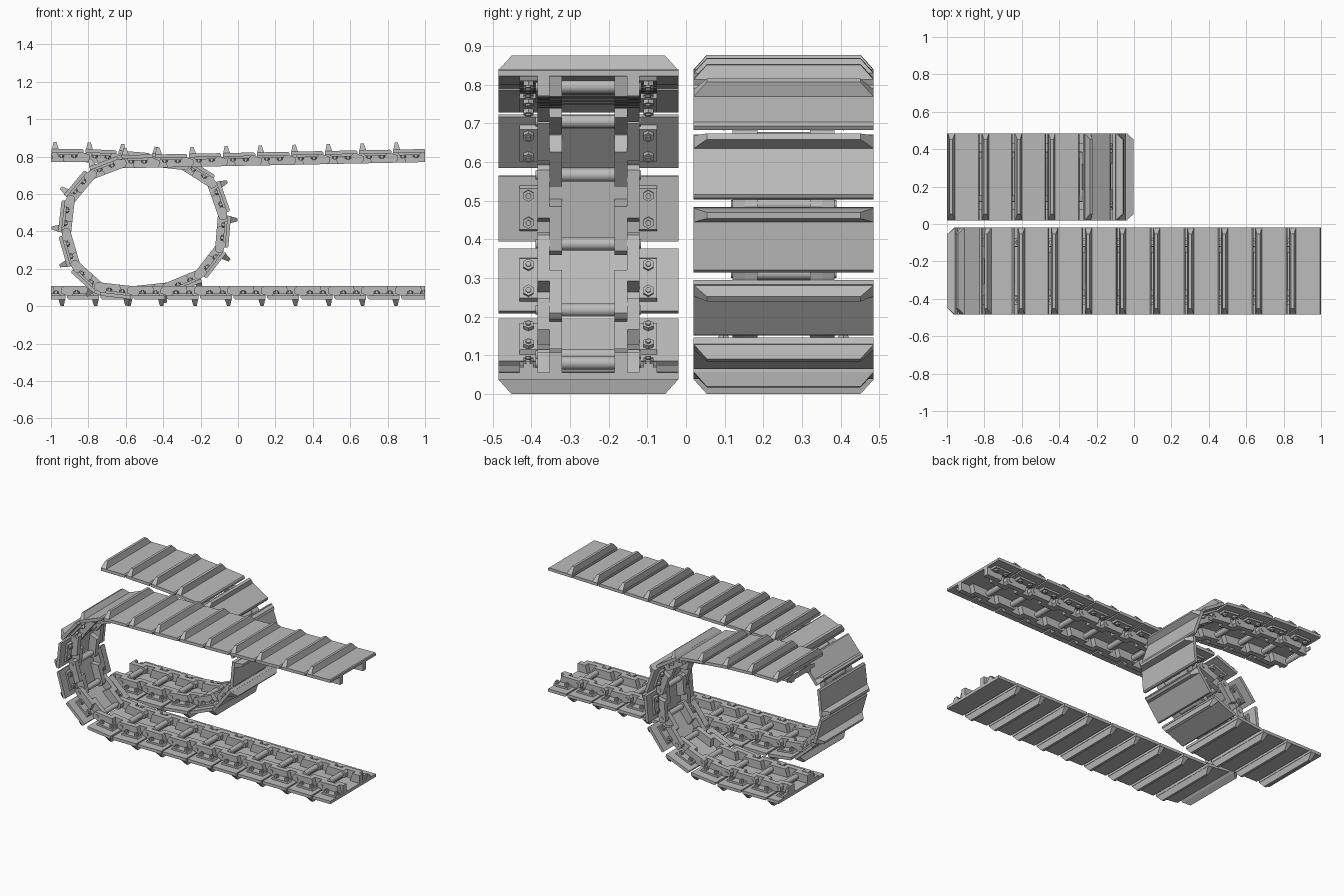
import bpy, bmesh, math
from mathutils import Vector

if "Cube" in bpy.data.objects:
    bpy.data.objects.remove(bpy.data.objects["Cube"], do_unlink=True)

steel = bpy.data.materials.new("grey steel")
steel.use_nodes = True
steel.diffuse_color = (0.5, 0.5, 0.5, 1)
steel.node_tree.nodes["Principled BSDF"].inputs["Base Color"].default_value = (0.5, 0.5, 0.5, 1)

PITCH = 0.179
HALF_WIDTH = 0.2325


def solid(bm, ring_a, ring_b):
    """Closed solid between two matching rings of points."""
    a = [bm.verts.new(p) for p in ring_a]
    b = [bm.verts.new(p) for p in ring_b]
    n = len(a)
    bm.faces.new(a)
    bm.faces.new(b[::-1])
    for i in range(n):
        j = (i + 1) % n
        bm.faces.new((a[i], b[i], b[j], a[j]))


def extrude_y(bm, place, profile, y0, y1):
    """Side profile of (along, out) points swept across the track."""
    solid(bm, [place(u, y0, n) for u, n in profile], [place(u, y1, n) for u, n in profile])


def circle(u, v, r, count):
    return [(u + r * math.cos(math.tau * i / count), v + r * math.sin(math.tau * i / count))
            for i in range(count)]


def make_frame(start, end, y_mid):
    """Local frame of one link: along the chain, across it, and outwards."""
    along = (Vector(end) - Vector(start)).normalized()

    def place(u, y, n):
        return Vector((start[0] + along.x * u - along.y * n, y_mid + y,
                       start[1] + along.y * u + along.x * n))
    return place


def shoe(bm, place, length):
    # plate with a slightly bevelled rear lip
    extrude_y(bm, place, [(0.004, 0.024), (0.004, 0.043), (length - 0.012, 0.043),
                          (length - 0.005, 0.036), (length - 0.005, 0.024)],
              -HALF_WIDTH, HALF_WIDTH)
    # grouser bar, ends sloped in towards the tip
    base, tip = [], []
    for s in (-1, 1):
        us = (0.006, 0.042)[::s]
        ut = (0.014, 0.030)[::s]
        base += [place(u, s * HALF_WIDTH, 0.0425) for u in us]
        tip += [place(u, s * (HALF_WIDTH - 0.034), 0.08) for u in ut]
    solid(bm, base, tip)


def chain_link(bm, place, length):
    e = length
    for s in (-1, 1):
        # narrow end around the bushing
        extrude_y(bm, place, [(-0.028, -0.012), (-0.016, -0.027), (0.100, -0.027), (0.115, 0.025),
                              (0.010, 0.025), (-0.028, 0.012)], s * 0.068, s * 0.101)
        # wide end around the pin
        extrude_y(bm, place, [(0.070, -0.027), (e + 0.016, -0.027), (e + 0.028, -0.012),
                              (e + 0.028, 0.012), (e - 0.010, 0.025), (0.055, 0.025)],
                  s * 0.100, s * 0.132)
        # bolting flange
        extrude_y(bm, place, [(0.030, 0.025), (0.036, 0.012), (e - 0.036, 0.012),
                              (e - 0.030, 0.025)], s * 0.131, s * 0.178)


def bushing(bm, place, length):
    for radius, half in ((0.017, 0.069), (0.012, 0.136)):
        extrude_y(bm, place, circle(0, 0, radius, 16), -half, half)


def bolts(bm, place, length):
    for s in (-1, 1):
        for u in (length / 2 - 0.035, length / 2 + 0.035):
            for count, r, n0, n1 in ((6, 0.015, 0.013, 0.001), (12, 0.007, 0.002, -0.004)):
                ring = circle(u, s * 0.155, r, count)
                solid(bm, [place(a, b, n0) for a, b in ring], [place(a, b, n1) for a, b in ring])


def trim(bm):
    """Square off the track ends at the outer limits."""
    for side in (-1, 1):
        geom = bm.verts[:] + bm.edges[:] + bm.faces[:]
        cut = bmesh.ops.bisect_plane(bm, geom=geom, dist=1e-6, plane_co=(side, 0, 0),
                                     plane_no=(side, 0, 0), clear_outer=True)["geom_cut"]
        edges = [g for g in cut if isinstance(g, bmesh.types.BMEdge) and g.is_boundary]
        if edges:
            bmesh.ops.holes_fill(bm, edges=edges, sides=0)


def build_track(name, pins, y_mid):
    parts = (("shoes", shoe), ("chain_links", chain_link), ("bushings", bushing), ("bolts", bolts))
    for part, builder in parts:
        bm = bmesh.new()
        for start, end in zip(pins, pins[1:]):
            length = (Vector(end) - Vector(start)).length
            builder(bm, make_frame(start, end, y_mid), length)
        trim(bm)
        bmesh.ops.recalc_face_normals(bm, faces=bm.faces[:])
        mesh = bpy.data.meshes.new(name + "_" + part)
        bm.to_mesh(mesh)
        bm.free()
        mesh.materials.append(steel)
        obj = bpy.data.objects.new(name + "_" + part, mesh)
        bpy.context.collection.objects.link(obj)
        if part == "bushings":
            bpy.ops.object.select_all(action="DESELECT")
            obj.select_set(True)
            bpy.context.view_layer.objects.active = obj
            bpy.ops.object.shade_smooth_by_angle(angle=math.radians(35))


# front track: lower run, bend on the -x side, gently rising upper run
front = [(-0.565 + PITCH * i, 0.08) for i in range(9, -1, -1)]
front += [(-0.74, 0.10), (-0.87, 0.217), (-0.92, 0.388), (-0.90, 0.566),
          (-0.785, 0.704), (-0.625, 0.765)]
front += [(-0.448 + 0.182 * i, 0.768 + 0.0037 * i) for i in range(9)]
build_track("front_track", front, -0.2525)

# back track: upper run, bend on the +x side, lower run
back = [(-1.0, 0.797), (-0.82, 0.797), (-0.645, 0.79), (-0.468, 0.775), (-0.29, 0.755),
        (-0.14, 0.66), (-0.08, 0.49), (-0.095, 0.312), (-0.205, 0.17), (-0.375, 0.10)]
back += [(-0.56 - PITCH * i, 0.08) for i in range(4)]
build_track("back_track", back, 0.2525)
